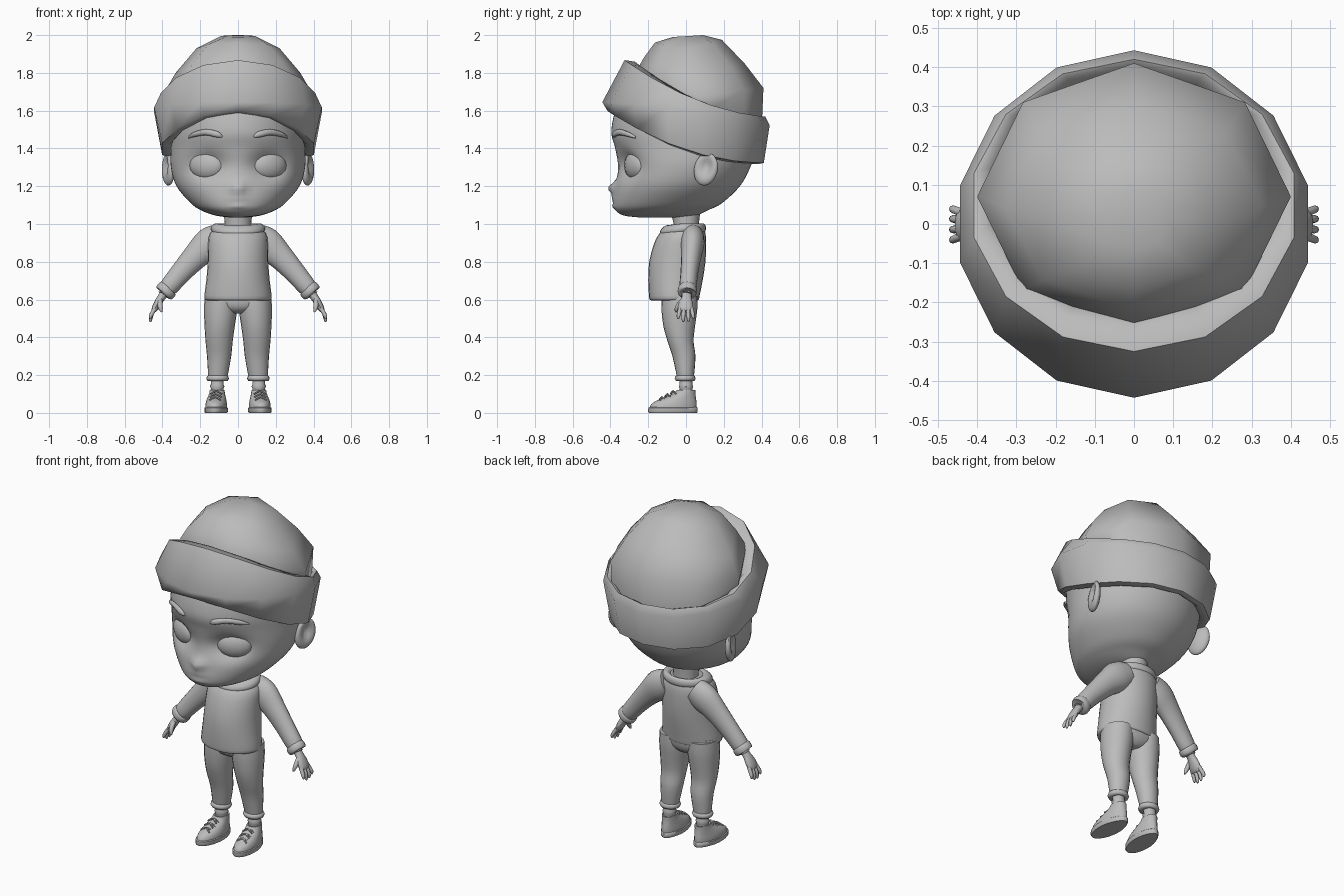
import bpy, bmesh, math
from mathutils import Vector, Matrix

GREY = bpy.data.materials.new("clay_grey")
GREY.diffuse_color = (0.5, 0.5, 0.5, 1)


def finish(name, bm, mirror=False, angle=50):
    bmesh.ops.recalc_face_normals(bm, faces=bm.faces)
    me = bpy.data.meshes.new(name)
    bm.to_mesh(me)
    bm.free()
    me.materials.append(GREY)
    me.shade_smooth()
    me.set_sharp_from_angle(angle=math.radians(angle))
    ob = bpy.data.objects.new(name, me)
    bpy.context.collection.objects.link(ob)
    if mirror:
        ob.modifiers.new("mirror", 'MIRROR')
    return ob


def spline(rows, k):
    """Catmull-Rom interpolation of equal-length tuples, k steps per span."""
    out = []
    for i in range(len(rows) - 1):
        p0, p1, p2, p3 = (rows[max(0, min(len(rows) - 1, i + d))] for d in (-1, 0, 1, 2))
        for s in range(k):
            t = s / k
            out.append(tuple(
                0.5 * (2 * b + (c - a) * t + (2 * a - 5 * b + 4 * c - d) * t * t
                       + (3 * b - a - 3 * c + d) * t ** 3)
                for a, b, c, d in zip(p0, p1, p2, p3)))
    return out + [tuple(rows[-1])]


def skin(rings, caps=True):
    """Bridge rings of points into a surface."""
    bm = bmesh.new()
    vs = [[bm.verts.new(p) for p in r] for r in rings]
    n = len(vs[0])
    for a, b in zip(vs, vs[1:]):
        for i in range(n):
            j = (i + 1) % n
            bm.faces.new((a[i], a[j], b[j], b[i]))
    if caps:
        bm.faces.new(vs[0])
        bm.faces.new(vs[-1])
    return bm


def loft(rows, n=20, k=1, caps=True):
    """Horizontal ellipses: rows of (z, centre x, half width, front y, back y)."""
    rings = []
    for z, cx, rx, yf, yb in spline(rows, k):
        rings.append([(cx + rx * math.sin(a), (yf + yb) / 2 - (yb - yf) / 2 * math.cos(a), z)
                      for a in (2 * math.pi * i / n for i in range(n))])
    return skin(rings, caps)


def tube(rows, n=12, k=1):
    """Path of (x, y, z, radius in plane, radius along y)."""
    rows = spline(rows, k)
    pts = [Vector(r[:3]) for r in rows]
    rings = []
    for i, r in enumerate(rows):
        t = (pts[min(i + 1, len(pts) - 1)] - pts[max(i - 1, 0)]).normalized()
        v = Vector((0, 1, 0))
        v = (v - t * t.dot(v)).normalized()
        u = v.cross(t)
        rings.append([pts[i] + u * r[3] * math.cos(a) + v * r[4] * math.sin(a)
                      for a in (2 * math.pi * j / n for j in range(n))])
    return skin(rings)


def ball(c, r, rot=None, u=16, v=10):
    bm = bmesh.new()
    m = Matrix.Translation(c) @ (rot or Matrix()) @ Matrix.Diagonal((*r, 1))
    bmesh.ops.create_uvsphere(bm, u_segments=u, v_segments=v, radius=1, matrix=m)
    return bm


# head with eye sockets, nose and lips
bm = loft([(1.035, 0, .05, -.25, .02), (1.045, 0, .12, -.33, .06), (1.07, 0, .19, -.37, .11),
           (1.11, 0, .25, -.382, .19), (1.2, 0, .325, -.373, .285), (1.3, 0, .355, -.36, .34),
           (1.4, 0, .355, -.375, .37), (1.5, 0, .345, -.395, .37), (1.65, 0, .33, -.35, .36),
           (1.75, 0, .25, -.22, .3)], n=64, k=5)


def bump(x, z, cx, cz, sx, sz):
    return math.exp(-((x - cx) / sx) ** 2 - ((z - cz) / sz) ** 2)


for v in bm.verts:
    x, y, z = v.co
    if y < -.1:
        v.co.y += (.06 * bump(abs(x), z, .16, 1.31, .08, .065)
                   - .04 * bump(x, z, 0, 1.19, .035, .03)
                   - .012 * bump(x, z, 0, 1.135, .05, .015)
                   - .010 * bump(x, z, 0, 1.095, .04, .014))
finish("head", bm)

# eyes, eyebrows, ears
finish("eye", ball((.165, -.265, 1.31), (.1, .05, .077), Matrix.Rotation(.45, 4, 'Z'), 16, 10), True)
finish("eyebrow", tube([(.085, -.378, 1.462, .006, .006), (.11, -.38, 1.474, .016, .012),
                        (.17, -.352, 1.486, .016, .012), (.23, -.305, 1.474, .013, .012),
                        (.26, -.268, 1.458, .005, .006)], 10, 3), True)
rot = Matrix.Rotation(-.35, 4, 'Z') @ Matrix.Rotation(-.25, 4, 'X')
bm = ball((0, 0, 0), (.03, .066, .088), None, 20, 14)
for v in bm.verts:
    if v.co.x > 0:
        v.co.x -= .04 * math.exp(-(v.co.y / .035) ** 2 - ((v.co.z - .015) / .05) ** 2)
bm.transform(Matrix.Translation((.372, .105, 1.29)) @ rot)
finish("ear", bm, True)


# hat brim: a tilted turned-up band
def brim_ring(rx, yf, yb, level, n=14):
    ring = []
    for i in range(n):
        a = 2 * math.pi * i / n
        t = -.44 * math.cos(a)
        bottom = 1.385 - .31 * t + .35 * t * t
        top = 1.66 - .34 * t + .3 * t * t
        f = .8 + .7 * t - 1.5 * t * t if level is None else level
        ring.append((rx * math.sin(a), (yf + yb) / 2 - (yb - yf) / 2 * math.cos(a),
                     bottom + (top - bottom) * f))
    return ring


finish("hat_brim", skin([brim_ring(.34, -.35, .35, .12), brim_ring(.375, -.385, .385, .0),
                         brim_ring(.412, -.415, .412, .03), brim_ring(.455, -.443, .443, None),
                         brim_ring(.418, -.325, .42, 1), brim_ring(.385, -.27, .405, .97),
                         brim_ring(.36, -.24, .38, .8)], caps=False), angle=60)


# hat crown: faceted dome
def dome_ring(rx, yf, yb, zf, zs, zb, n=8):
    ring = []
    for i in range(n):
        a = 2 * math.pi * i / n
        c = math.cos(a)
        z = zs + (zf - zs) * max(c, 0) + (zb - zs) * max(-c, 0)
        ring.append((rx * math.sin(a), (yf + yb) / 2 - (yb - yf) / 2 * c, z))
    return ring


finish("hat_crown", skin([dome_ring(.39, -.25, .4, 1.72, 1.58, 1.5),
                          dome_ring(.40, -.27, .41, 1.80, 1.68, 1.72),
                          dome_ring(.33, -.22, .31, 1.885, 1.80, 1.85),
                          dome_ring(.22, -.165, .19, 1.96, 1.93, 1.975),
                          dome_ring(.09, -.07, .09, 1.99, 1.995, 2.0)]), angle=75)

# neck, sweater body, collar, hem
finish("neck", loft([(.94, 0, .075, -.07, .07), (1.0, 0, .07, -.065, .068), (1.1, 0, .08, -.09, .08)]))
finish("sweater", loft([(.595, 0, .16, -.18, .055), (.6, 0, .174, -.192, .068), (.62, 0, .178, -.196, .072),
                        (.7, 0, .168, -.2, .088), (.8, 0, .16, -.195, .103), (.9, 0, .158, -.168, .107),
                        (.95, 0, .148, -.14, .103), (.99, 0, .11, -.1, .09)], 28, 2))
bm = loft([(.95, 0, .115, -.115, .085), (.957, 0, .135, -.135, .1), (.975, 0, .143, -.138, .106),
           (.995, 0, .135, -.122, .102), (1.003, 0, .115, -.1, .09), (.99, 0, .09, -.08, .075),
           (.96, 0, .08, -.07, .07)], 28, 2, False)
for v in bm.verts:  # collar dips at the front
    v.co.z += .12 * min(v.co.y + .02, 0)
finish("collar", bm, angle=70)

# sleeves and cuffs
finish("sleeve", tube([(.09, .035, .93, .075, .06), (.15, .035, .895, .087, .062), (.22, .028, .832, .07, .054),
                       (.3, .018, .745, .057, .047), (.365, .01, .668, .05, .045),
                       (.385, .008, .645, .04, .038)], 16, 3), True)
finish("sleeve_cuff", tube([(.366, .008, .664, .042, .04), (.37, .008, .66, .052, .048),
                            (.382, .007, .645, .055, .051), (.392, .006, .632, .05, .047),
                            (.393, .006, .631, .03, .03)], 16, 2), True, 70)

# hands: palm, four fingers, thumb
finish("palm", tube([(.38, .005, .645, .024, .026), (.405, .003, .612, .021, .026), (.424, 0, .582, .02, .037),
                     (.441, -.003, .55, .017, .04), (.447, -.004, .538, .01, .036)], 12, 2), True)
for i, (y, tip) in enumerate([(-.034, .497), (-.012, .482), (.011, .484), (.032, .498)]):
    finish(f"finger_{i + 1}", tube([(.438, y * .9, .556, .011, .011), (.456, y * 1.1, .526, .011, .0105),
                                    (.463, y * 1.2, tip + .012, .009, .009),
                                    (.463, y * 1.2, tip, .004, .004)], 8, 2), True)
finish("thumb", tube([(.412, -.015, .6, .012, .012), (.413, -.036, .576, .014, .013),
                      (.409, -.05, .55, .011, .011), (.404, -.054, .534, .004, .004)], 8, 2), True)

# trousers
finish("pelvis", loft([(.525, 0, .05, -.08, .02), (.545, 0, .12, -.115, .045), (.58, 0, .172, -.13, .06),
                       (.63, 0, .17, -.13, .065)], 24, 2))
finish("trouser_leg", loft([(.175, .108, .045, -.045, .04), (.2, .106, .052, -.05, .043),
                            (.3, .1, .064, -.072, .05), (.38, .1, .072, -.098, .04),
                            (.46, .097, .08, -.12, .048), (.55, .092, .088, -.13, .06),
                            (.62, .09, .085, -.13, .062)], 20, 3), True)
finish("trouser_cuff", loft([(.168, .108, .04, -.04, .038), (.17, .108, .054, -.054, .046),
                             (.182, .108, .06, -.06, .051), (.195, .108, .056, -.056, .047),
                             (.2, .107, .045, -.045, .04)], 20), True, 70)

# socks, shoes, soles, laces
finish("sock", loft([(.08, .11, .036, -.035, .038), (.13, .11, .034, -.034, .034),
                     (.14, .11, .039, -.038, .038), (.15, .11, .034, -.034, .034),
                     (.18, .11, .034, -.034, .034)], 16), True)
TOE = Matrix.Translation((.11, 0, 0)) @ Matrix.Rotation(.08, 4, 'Z')


def shoe_part(name, rows, n=24, k=1, heel=True):
    bm = loft(rows, n, k)
    for v in bm.verts:  # narrower at the heel
        v.co.x *= 1 - 1.1 * max(v.co.y + .05, 0)
    bm.transform(TOE)
    finish(name, bm, True)


shoe_part("sole", [(0, 0, .058, -.197, .058), (.006, 0, .062, -.202, .062), (.026, 0, .062, -.2, .062),
                   (.03, 0, .056, -.194, .057)])
shoe_part("shoe", [(.02, 0, .057, -.194, .056), (.045, 0, .057, -.186, .057), (.065, 0, .053, -.155, .055),
                   (.085, 0, .048, -.105, .052), (.105, 0, .043, -.062, .05), (.122, 0, .041, -.048, .05),
                   (.118, 0, .034, -.038, .04)], 24, 2)
for i in range(3):
    y, z = -.128 + .03 * i, .08 + .016 * i
    for s in (-1, 1):
        bm = tube([(-.03, y + .012 * s, z - .012, .004, .004), (0, y, z + .004, .005, .005),
                   (.03, y - .012 * s, z - .012, .004, .004)], 6, 2)
        bm.transform(TOE)
        finish("shoelace", bm, True)
